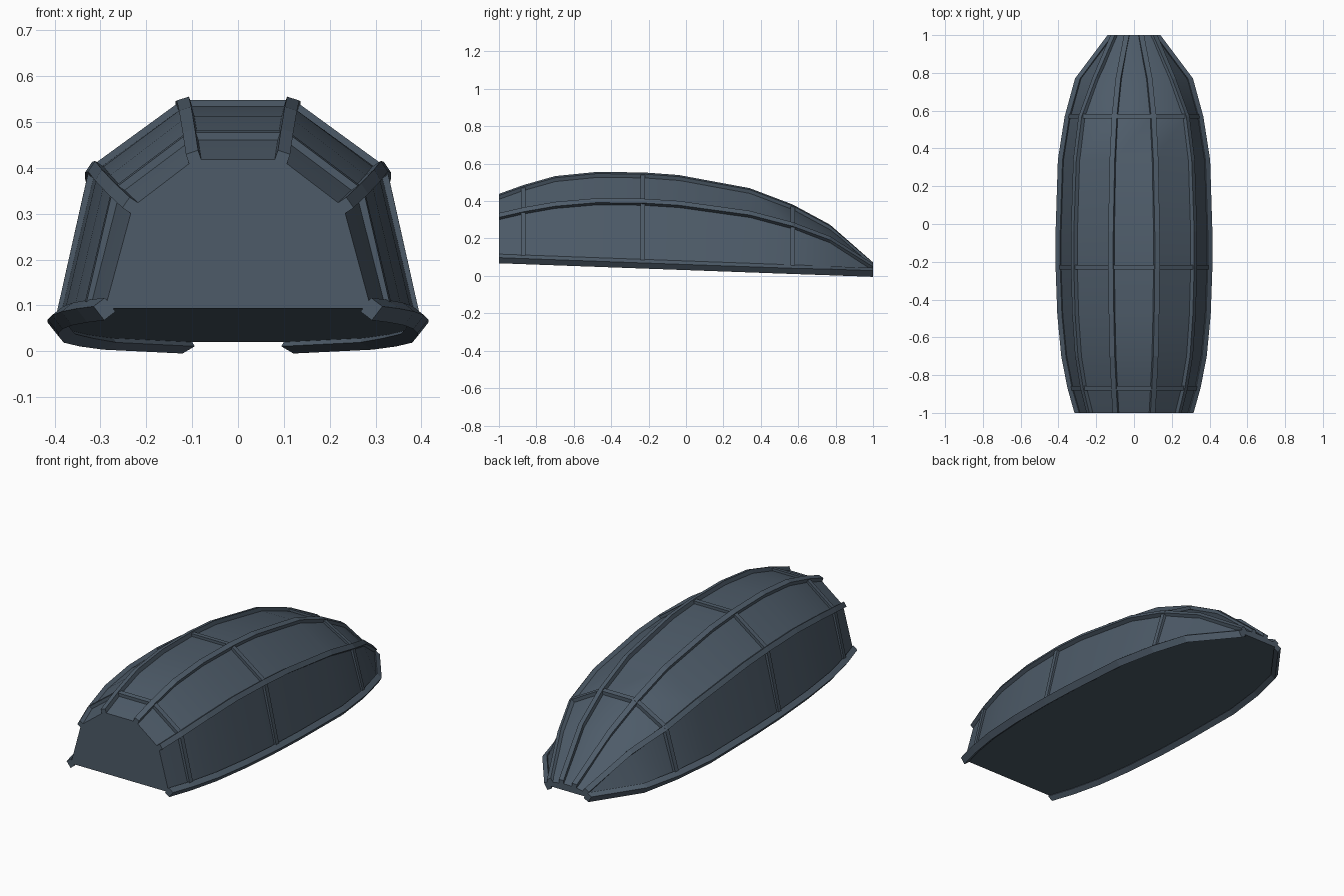
import bpy, bmesh
from mathutils import Vector

cube = bpy.data.objects.get("Cube")
if cube:
    bpy.data.objects.remove(cube, do_unlink=True)

COLOUR = (0.075, 0.105, 0.14, 1)
mat = bpy.data.materials.new("slate blue")
mat.use_nodes = True
mat.diffuse_color = COLOUR
mat.node_tree.nodes["Principled BSDF"].inputs["Base Color"].default_value = COLOUR

# Stations: y, base x, shoulder x, shoulder z, top x, top z
STATIONS = [
    (-1.00, .290, .230, .315, .095, .418),
    (-0.87, .327, .262, .345, .102, .465),
    (-0.70, .360, .290, .375, .110, .513),
    (-0.48, .381, .305, .394, .115, .535),
    (-0.23, .390, .312, .392, .118, .533),
    (-0.04, .390, .312, .380, .118, .519),
    (0.34, .378, .300, .327, .111, .449),
    (0.57, .342, .272, .266, .100, .362),
    (0.77, .288, .200, .190, .080, .254),
    (1.00, .116, .103, .043, .038, .054),
]


def section(y, bx, sx, sz, tx, tz):
    """Six corners of the hull, from the right sill over to the left sill."""
    base = 0.0565 - 0.0365 * y
    half = [(bx, base), (sx, sz), (tx, tz)]
    return [Vector((-x, y, z)) for x, z in half] + [Vector((x, y, z)) for x, z in half[::-1]]


def corner_normals(ring):
    """Outward bisector at each corner of a section."""
    result = []
    for i, p in enumerate(ring):
        a = (p - ring[i - 1]).normalized()
        b = (ring[(i + 1) % len(ring)] - p).normalized()
        t = (a + b).normalized()
        result.append(Vector((-t.z, 0, t.x)))
    return result


def loft(name, rings, smooth=False):
    """Skin a list of closed rings and cap both ends."""
    bm = bmesh.new()
    rows = [[bm.verts.new(p) for p in ring] for ring in rings]
    n = len(rows[0])
    for a, b in zip(rows, rows[1:]):
        for i in range(n):
            j = (i + 1) % n
            bm.faces.new((a[i], a[j], b[j], b[i]))
    bm.faces.new(rows[0])
    bm.faces.new(rows[-1][::-1])
    bmesh.ops.recalc_face_normals(bm, faces=bm.faces)
    mesh = bpy.data.meshes.new(name)
    bm.to_mesh(mesh)
    bm.free()
    mesh.materials.append(mat)
    obj = bpy.data.objects.new(name, mesh)
    bpy.context.collection.objects.link(obj)
    if smooth:
        bpy.ops.object.select_all(action='DESELECT')
        obj.select_set(True)
        bpy.context.view_layer.objects.active = obj
        bpy.ops.object.shade_smooth_by_angle(angle=0.5)
    return obj


def bar_ring(p, out, across, half_width, rise, sink):
    """Rectangular bar section straddling the hull surface."""
    w = across * half_width
    return [p + out * rise + w, p + out * rise - w, p - out * sink - w, p - out * sink + w]


sections = [section(*s) for s in STATIONS]
normals = [corner_normals(r) for r in sections]

# Canopy shell
loft("canopy_shell", sections, smooth=True)

# Lengthwise rails along every corner
NAMES = ["right_sill_rail", "right_shoulder_rail", "right_top_rail",
         "left_top_rail", "left_shoulder_rail", "left_sill_rail"]
for i, name in enumerate(NAMES):
    sill = "sill" in name
    rings = []
    for ring, norm in zip(sections, normals):
        out = norm[i]
        across = Vector((-out.z, 0, out.x))
        rings.append(bar_ring(ring[i], out, across, .019 if sill else .014, .017, .014))
    loft(name, rings)

# Hoops across the canopy
for name, index in (("front_hoop", 1), ("middle_hoop", 4), ("rear_hoop", 7)):
    ring, norm = sections[index], normals[index]
    # Lean each hoop section with the slope of the hull
    rings = []
    for i, p in enumerate(ring):
        run = (sections[index + 1][i] - sections[index - 1][i]).normalized()
        across = (run - norm[i] * run.dot(norm[i]) * 0.5).normalized()
        rings.append(bar_ring(p, norm[i], across, .012, .015, .012))
    loft(name, rings)
